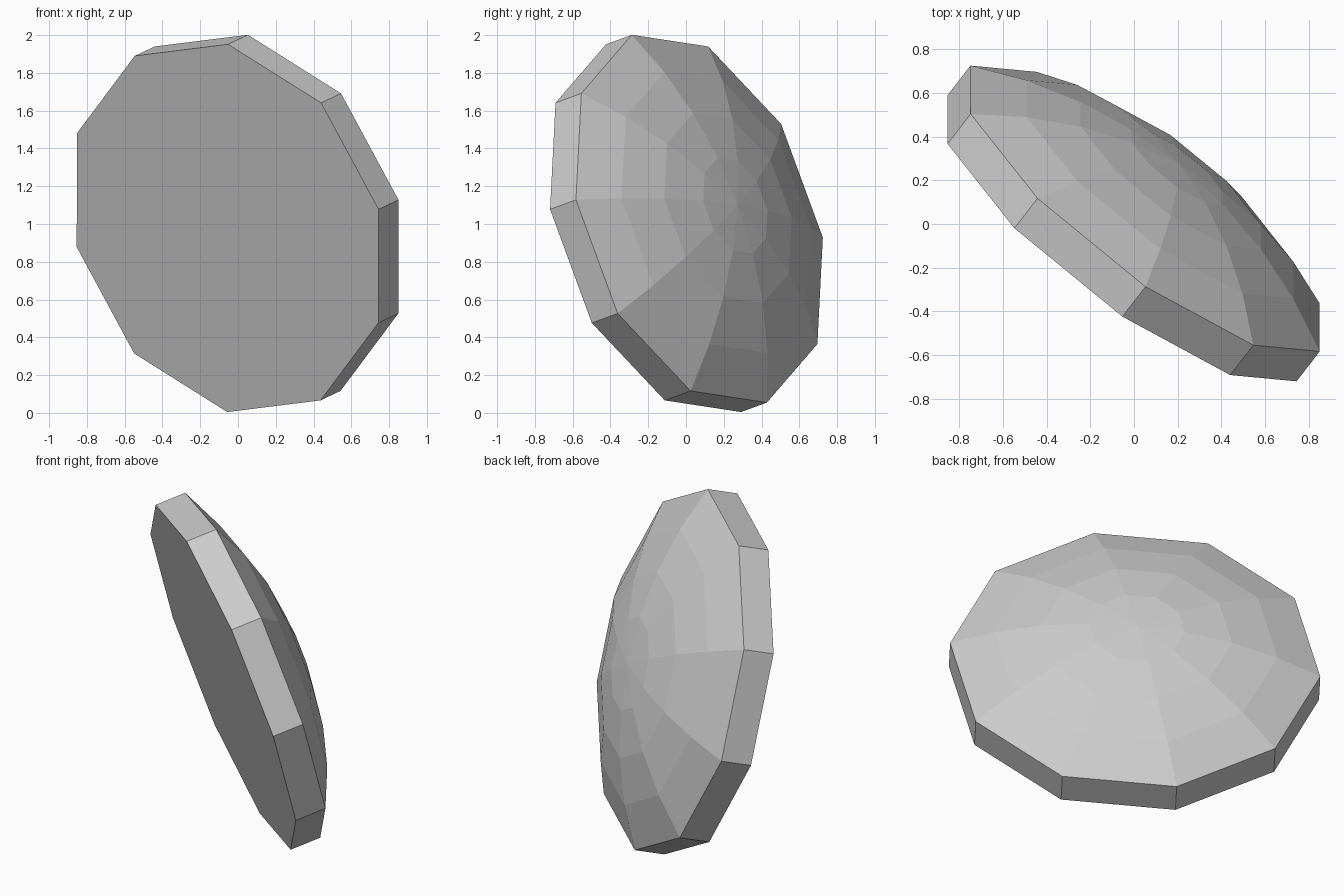
import bpy
import bmesh
from math import sin, cos, pi, asin
from mathutils import Vector, Matrix

cube = bpy.data.objects.get("Cube")
if cube:
    bpy.data.objects.remove(cube, do_unlink=True)

SIDES = 10
RADIUS = 1.037     # rim radius
WALL = 0.18        # height of the straight rim
SAG = 0.267        # height of the dome above the rim
STEPS = 4          # bands from rim to crown

# Plain grey finish
grey = bpy.data.materials.new("plain_grey")
grey.use_nodes = True
colour = (0.6, 0.6, 0.6, 1)
grey.diffuse_color = colour
grey.node_tree.nodes["Principled BSDF"].inputs["Base Color"].default_value = colour

# Profile: flat base edge, rim, then a spherical cap up to the crown
sphere = (RADIUS ** 2 + SAG ** 2) / (2 * SAG)
rim_angle = asin(RADIUS / sphere)
profile = [(RADIUS, 0)]
for i in range(STEPS):
    a = rim_angle * (1 - i / STEPS)
    profile.append((sphere * sin(a), WALL + SAG - sphere * (1 - cos(a))))

bm = bmesh.new()
rings = [[bm.verts.new((r * cos(2 * pi * k / SIDES), r * sin(2 * pi * k / SIDES), h))
          for k in range(SIDES)] for r, h in profile]
crown = bm.verts.new((0, 0, WALL + SAG))

# Flat base, rim wall and dome bands, crown fan
bm.faces.new(rings[0][::-1])
for k in range(SIDES):
    n = (k + 1) % SIDES
    for low, high in zip(rings, rings[1:]):
        bm.faces.new((low[k], low[n], high[n], high[k]))
    bm.faces.new((rings[-1][k], rings[-1][n], crown))

# Tilt so the flat base faces forward and slightly down
axis = Vector((0.587, 0.760, 0.278)).normalized()
side = Vector((0.80, -0.654, 0.10))
side = (side - axis * side.dot(axis)).normalized()
tilt = Matrix((side, axis.cross(side), axis)).transposed().to_4x4()
bm.transform(Matrix.Translation((-0.055, -0.066, 0.978)) @ tilt)
bmesh.ops.recalc_face_normals(bm, faces=bm.faces)

mesh = bpy.data.meshes.new("faceted_dome")
bm.to_mesh(mesh)
bm.free()
mesh.materials.append(grey)
dome = bpy.data.objects.new("faceted_dome", mesh)
bpy.context.collection.objects.link(dome)
